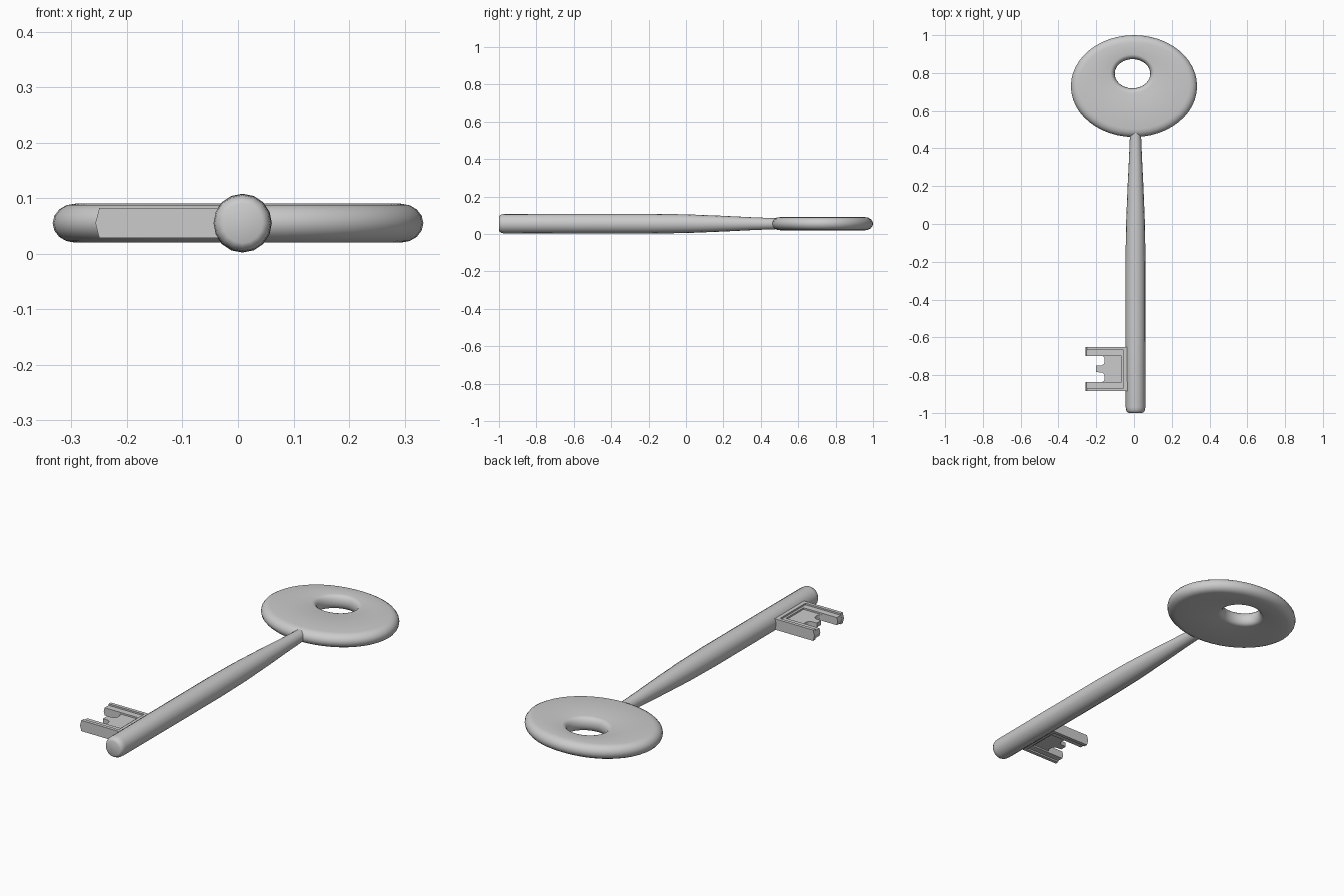
import bpy, bmesh, math

if "Cube" in bpy.data.objects:
    bpy.data.objects.remove(bpy.data.objects["Cube"])

Z = 0.055          # mid height of the whole key
SHAFT_X = 0.008


def loft(name, rings, close_loop=False, caps=False):
    """Skin a list of closed rings with quads."""
    bm = bmesh.new()
    vs = [[bm.verts.new(p) for p in r] for r in rings]
    n = len(rings[0])
    pairs = list(zip(vs, vs[1:]))
    if close_loop:
        pairs.append((vs[-1], vs[0]))
    for a, b in pairs:
        for i in range(n):
            j = (i + 1) % n
            bm.faces.new((a[i], a[j], b[j], b[i]))
    if caps:
        bm.faces.new(vs[0])
        bm.faces.new(vs[-1])
    bmesh.ops.recalc_face_normals(bm, faces=bm.faces)
    me = bpy.data.meshes.new(name)
    bm.to_mesh(me)
    bm.free()
    ob = bpy.data.objects.new(name, me)
    bpy.context.collection.objects.link(ob)
    return ob


def smooth(ob, angle=40):
    bpy.ops.object.select_all(action='DESELECT')
    ob.select_set(True)
    bpy.context.view_layer.objects.active = ob
    bpy.ops.object.shade_smooth_by_angle(angle=math.radians(angle))


# Bow: oval disc with an off-centre oval hole and rounded rims
H, RIM_OUT, RIM_IN = 0.035, 0.042, 0.025
arc = [math.radians(-90 + 180 * k / 8) for k in range(9)]
rings = []
for i in range(48):
    a = 2 * math.pi * i / 48
    c, s = math.cos(a), math.sin(a)
    ox, oy = 0.334 * c, 0.73 + 0.27 * s
    ix, iy = -0.008 + 0.094 * c, 0.796 + 0.077 * s
    d = math.hypot(ox - ix, oy - iy)
    ux, uy = (ox - ix) / d, (oy - iy) / d
    ring = []
    for t in arc:
        q = d - RIM_OUT * (1 - math.cos(t))
        ring.append((ix + ux * q, iy + uy * q, Z + H * math.sin(t)))
    for t in reversed(arc):
        q = RIM_IN * (1 - math.cos(t))
        ring.append((ix + ux * q, iy + uy * q, Z + H * math.sin(t)))
    rings.append(ring)
smooth(loft("bow", rings, close_loop=True))

# Shaft: round rod, softened tip, tapering toward the bow
profile = [(-1.0, 0.036), (-0.996, 0.044), (-0.985, 0.050), (-0.97, 0.052),
           (-0.6, 0.053), (-0.2, 0.053), (0.0, 0.050), (0.2, 0.042),
           (0.36, 0.034), (0.46, 0.030), (0.50, 0.029)]
rings = [[(SHAFT_X + r * math.cos(math.tau * k / 16), y,
           Z + r * math.sin(math.tau * k / 16)) for k in range(16)]
         for y, r in profile]
smooth(loft("shaft", rings, caps=True))


# Bit: nested U-shaped plates, thinner toward the middle
YC = -0.767


def plate(name, half_outline, half_h, taper=0.0):
    """Plate mirrored about the bit's centre line, with blunt pointed ends."""
    pts = [(x, YC + w) for x, w in half_outline]
    pts += [(x, YC - w) for x, w in reversed(half_outline)]
    rings = []
    for dz, sh in ((-half_h, taper), (0, 0), (half_h, taper)):
        rings.append([(x + (sh if x < -0.24 else 0), y, Z + dz) for x, y in pts])
    return loft(name, rings, caps=True)


plate("bit_outer_frame",
      [(0.0, 0.117), (-0.257, 0.117), (-0.257, 0.100), (-0.055, 0.100)],
      0.027, 0.007)
plate("bit_inner_step",
      [(-0.03, 0.108), (-0.256, 0.108), (-0.256, 0.069), (-0.066, 0.069)],
      0.019, 0.005)
plate("bit_web",
      [(-0.03, 0.085), (-0.168, 0.085), (-0.168, 0.069), (-0.160, 0.064),
       (-0.155, 0.055), (-0.155, 0.036), (-0.160, 0.026), (-0.170, 0.019),
       (-0.200, 0.017)],
      0.011)
